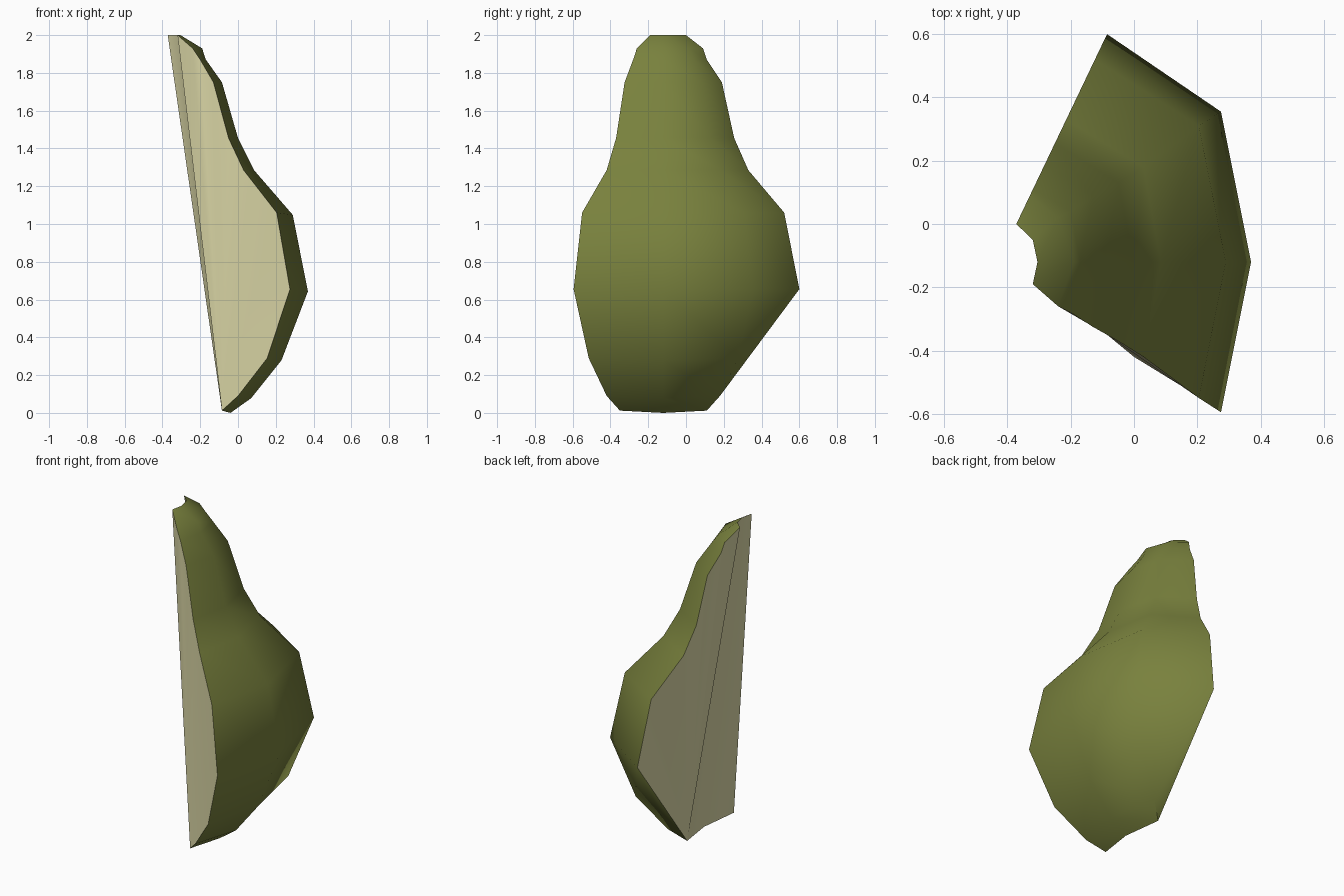
import bpy, bmesh, math

if "Cube" in bpy.data.objects:
    bpy.data.objects.remove(bpy.data.objects["Cube"])

# Materials
def mat(name, c):
    m = bpy.data.materials.new(name)
    m.diffuse_color = (*c, 1)
    m.use_nodes = True
    m.node_tree.nodes["Principled BSDF"].inputs["Base Color"].default_value = m.diffuse_color
    return m

skin = mat("green skin", (0.19, 0.22, 0.047))
flesh = mat("cream flesh", (0.74, 0.71, 0.40))

MID = -0.12   # y of the middle line of the skin

# Side profile of the fruit: (x of middle line, x of side line, y of side line, z)
PROFILE = [
    (-0.305, -0.32, -0.19, 2.00),
    (-0.19, -0.24, -0.26, 1.93),
    (-0.17, -0.20, -0.28, 1.87),
    (-0.085, -0.13, -0.325, 1.75),
    (0.0, -0.05, -0.37, 1.455),
    (0.085, 0.03, -0.42, 1.285),
    (0.29, 0.205, -0.55, 1.06),
    (0.37, 0.275, -0.595, 0.655),
    (0.23, 0.155, -0.515, 0.29),
    (0.07, 0.0, -0.42, 0.09),
    (-0.04, -0.085, -0.35, 0.012),
]
# How far the extra strip of skin reaches in y, top rows only
RIM_Y = [0.0, 0.09, 0.11, 0.19, 0.255, 0.33, 0.52, 0.60]

bm = bmesh.new()

def column(points):
    return [bm.verts.new(p) for p in points]

A = column([(xs, y, z) for xm, xs, y, z in PROFILE])
B = column([(xm, MID, z - 0.012 * (z < 1.1)) for xm, xs, y, z in PROFILE])
C = column([(xs, 2 * MID - y, z) for xm, xs, y, z in PROFILE])
D = column([(-0.372 + 0.478 * y, y, p[3]) for y, p in zip(RIM_Y, PROFILE)])

def face(verts, material):
    bm.faces.new(verts).material_index = material

# Skin
for left, right in ((A, B), (B, C), (C, D)):
    for i in range(min(len(left), len(right)) - 1):
        face((left[i], left[i + 1], right[i + 1], right[i]), 0)
for i in range(len(D) - 1, len(C) - 1):
    face((D[-1], C[i], C[i + 1]), 0)

# Cut flesh: front side, far side and narrow back
for i in range(1, len(A) - 1):
    face((A[-1], A[i], A[i - 1]), 1)
for i in range(len(D) - 1):
    face((C[-1], D[i], D[i + 1]), 1)
face((A[0], B[0], A[-1]), 1)
face((B[0], B[-1], A[-1]), 1)
face((B[0], C[-1], B[-1]), 1)
face((B[0], C[0], C[-1]), 1)
face((C[0], D[0], C[-1]), 1)

bmesh.ops.recalc_face_normals(bm, faces=bm.faces)
# Keep the border between skin and flesh crisp
for e in bm.edges:
    if len({f.material_index for f in e.link_faces}) > 1:
        e.smooth = False

me = bpy.data.meshes.new("fruit_slice")
bm.to_mesh(me)
bm.free()
me.materials.append(skin)
me.materials.append(flesh)
ob = bpy.data.objects.new("fruit_slice", me)
bpy.context.collection.objects.link(ob)
bpy.context.view_layer.objects.active = ob
ob.select_set(True)
bpy.ops.object.shade_smooth_by_angle(angle=math.radians(50))
